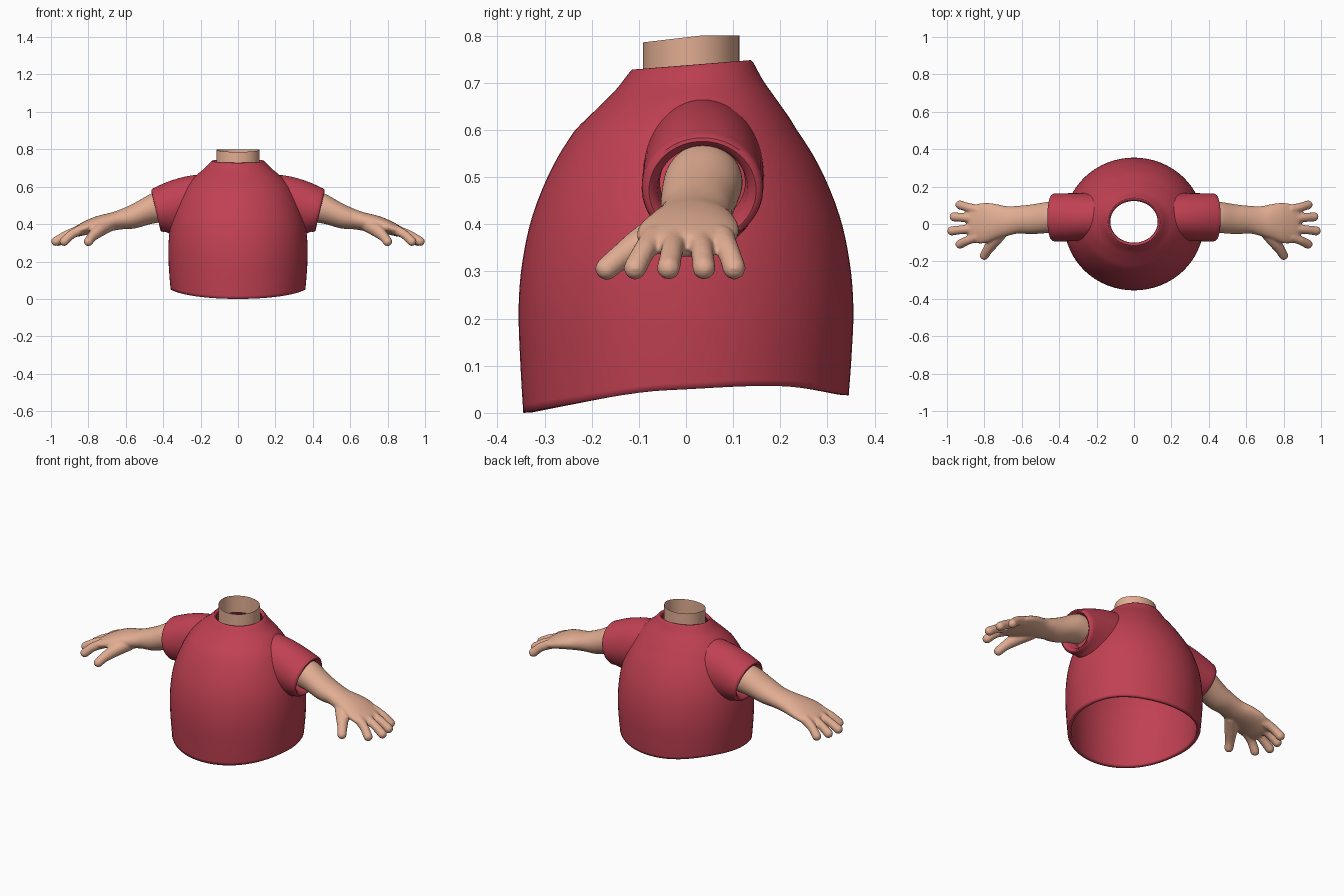
import bpy, bmesh, math
from mathutils import Vector

if "Cube" in bpy.data.objects:
    bpy.data.objects.remove(bpy.data.objects["Cube"])

N = 64


def material(name, rgb):
    m = bpy.data.materials.new(name)
    m.diffuse_color = (*rgb, 1)
    m.use_nodes = True
    m.node_tree.nodes["Principled BSDF"].inputs["Base Color"].default_value = m.diffuse_color
    return m


RED = material("red cloth", (0.53, 0.052, 0.085))
SKIN = material("skin", (0.76, 0.42, 0.29))


def spline(pts, steps):
    """Catmull-Rom interpolation of a list of tuples."""
    out = []
    for i in range(len(pts) - 1):
        p0, p1 = pts[max(i - 1, 0)], pts[i]
        p2, p3 = pts[i + 1], pts[min(i + 2, len(pts) - 1)]
        for s in range(steps):
            t = s / steps
            out.append(tuple(0.5 * (2 * b + (c - a) * t + (2 * a - 5 * b + 4 * c - d) * t * t
                             + (3 * b - a - 3 * c + d) * t ** 3)
                             for a, b, c, d in zip(p0, p1, p2, p3)))
    return out + [tuple(pts[-1])]


def lookup(table, v, col):
    """Linear lookup of column col against column 0."""
    if v <= table[0][0]:
        return table[0][col]
    for a, b in zip(table, table[1:]):
        if v <= b[0]:
            return a[col] + (b[col] - a[col]) * (v - a[0]) / (b[0] - a[0])
    return table[-1][col]


def loft(bm, rings, caps=False):
    loops = [[bm.verts.new(p) for p in ring] for ring in rings]
    for a, b in zip(loops, loops[1:]):
        n = len(a)
        for i in range(n):
            j = (i + 1) % n
            bm.faces.new((a[i], a[j], b[j], b[i]))
    if caps:
        bm.faces.new(loops[0][::-1])
        bm.faces.new(loops[-1])


def finish(bm, name, mat):
    me = bpy.data.meshes.new(name)
    bm.to_mesh(me)
    bm.free()
    ob = bpy.data.objects.new(name, me)
    bpy.context.collection.objects.link(ob)
    me.materials.append(mat)
    bpy.context.view_layer.objects.active = ob
    ob.select_set(True)
    bpy.ops.object.shade_smooth_by_angle(angle=math.radians(40))
    ob.select_set(False)
    return ob


ANGLES = [2 * math.pi * i / N for i in range(N)]

# Shirt body: height, half width, half depth
PROFILE = spline([(0.0, 0.36, 0.345), (0.1, 0.367, 0.351), (0.22, 0.372, 0.355),
                  (0.32, 0.37, 0.347), (0.42, 0.355, 0.325), (0.52, 0.32, 0.284),
                  (0.60, 0.277, 0.235), (0.66, 0.228, 0.188), (0.70, 0.182, 0.156),
                  (0.735, 0.15, 0.134), (0.745, 0.138, 0.126)], 4)
HEM = spline([(-0.345, 0.0), (-0.12, 0.04), (0, 0.05), (0.2, 0.057), (0.345, 0.037)], 6)


def body_ring(z, rx, ry):
    ring = []
    top = max(0, (z - 0.6) / 0.145)
    for a in ANGLES:
        y = ry * math.sin(a) + 0.012 * top
        # the hem dips at the front, the collar tilts forward
        low = lookup(HEM, y, 1)
        zz = low + (z / 0.22) * (0.22 - low) if z < 0.22 else z + 0.08 * top * (y - 0.1)
        ring.append((rx * math.cos(a), y, zz))
    return ring


bm = bmesh.new()
loft(bm, [body_ring(*p) for p in PROFILE])
body = finish(bm, "shirt_body", RED)
wall = body.modifiers.new("cloth thickness", "SOLIDIFY")
wall.thickness = 0.02
wall.offset = -1

# Sleeves: from the body surface to a tilted, rolled cuff
root, cuff = [], []
normal = Vector((0.974, 0, -0.228))
up = Vector((0.228, 0, 0.974))
center = Vector((0.4375, 0.035, 0.4725))
for a in ANGLES:
    y, z = 0.037 + 0.128 * math.cos(a), 0.505 + 0.16 * math.sin(a)
    rx, ry = lookup(PROFILE, z, 1), lookup(PROFILE, z, 2)
    root.append(Vector((rx * math.sqrt(max(0, 1 - (y / ry) ** 2)) - 0.01, y, z)))


def cuff_ring(along, scale):
    return [center + normal * along + up * (0.121 * scale * math.sin(a))
            + Vector((0, 0.129 * scale * math.cos(a), 0)) for a in ANGLES]


start = cuff_ring(-0.02, 1)
rings = []
for k in range(9):
    t = k / 8
    rings.append([p.lerp(q, t) + Vector((0, 0, 0.05 * t * (1 - t) * max(0, math.sin(a))))
                  for p, q, a in zip(root, start, ANGLES)])
rings += [cuff_ring(*c) for c in ((-0.008, 0.985), (0, 0.94), (0.002, 0.88),
                                  (-0.005, 0.8), (-0.02, 0.74), (-0.07, 0.7))]
bm = bmesh.new()
loft(bm, rings)
sleeve = finish(bm, "sleeves", RED)
sleeve.modifiers.new("other side", "MIRROR")

# Neck: open tube with a slightly raised back
bm = bmesh.new()
loft(bm, [[(0.115 * math.cos(a), 0.011 + 0.102 * math.sin(a),
            z + s * (0.0 if math.sin(a) > 0.2 else -0.012 * (0.2 - math.sin(a))))
           for a in ANGLES] for z, s in ((0.70, 0), (0.75, 0), (0.80, 1))])
finish(bm, "neck", SKIN)

# Arms: forearm and palm loft (x, y, z, half depth, half height)
bm = bmesh.new()
ARM = spline([(0.40, 0.04, 0.49, 0.08, 0.08), (0.46, 0.035, 0.483, 0.083, 0.081),
              (0.55, 0.025, 0.446, 0.079, 0.069), (0.62, 0.023, 0.427, 0.074, 0.055),
              (0.68, 0.015, 0.412, 0.08, 0.049), (0.74, 0.012, 0.401, 0.095, 0.046),
              (0.80, 0.005, 0.385, 0.108, 0.04), (0.86, 0.0, 0.363, 0.1, 0.031),
              (0.885, 0.0, 0.354, 0.08, 0.022)], 4)
loft(bm, [[(x, y + ry * math.cos(a), z + rz * math.sin(a)) for a in ANGLES]
          for x, y, z, ry, rz in ARM], caps=True)


# Digits: overlapping balls along a path (x, y, z, radius), fused afterwards
def digit(path):
    for x, y, z, r in spline(path, 7):
        ball = bmesh.ops.create_icosphere(bm, subdivisions=2, radius=r)
        bmesh.ops.translate(bm, vec=(x, y, z), verts=ball["verts"])


for root_y, tip_x, tip_y in ((0.077, 0.93, 0.102), (0.03, 0.962, 0.038),
                             (-0.022, 0.974, -0.037), (-0.068, 0.93, -0.108)):
    mid_x = (0.85 + tip_x) / 2
    digit([(0.84, root_y, 0.37, 0.028), (mid_x, (root_y + tip_y) / 2, 0.344, 0.025),
           (tip_x, tip_y, 0.307, 0.0255)])
digit([(0.70, -0.025, 0.395, 0.042), (0.745, -0.085, 0.365, 0.037),
       (0.78, -0.135, 0.333, 0.028), (0.80, -0.168, 0.306, 0.0255)])
arm = finish(bm, "arms", SKIN)
fuse = arm.modifiers.new("fuse", "REMESH")
fuse.mode = "VOXEL"
fuse.voxel_size = 0.006
fuse.use_smooth_shade = True
soft = arm.modifiers.new("soften", "SMOOTH")
soft.factor = 0.5
soft.iterations = 5
arm.modifiers.new("other side", "MIRROR").use_mirror_merge = False
